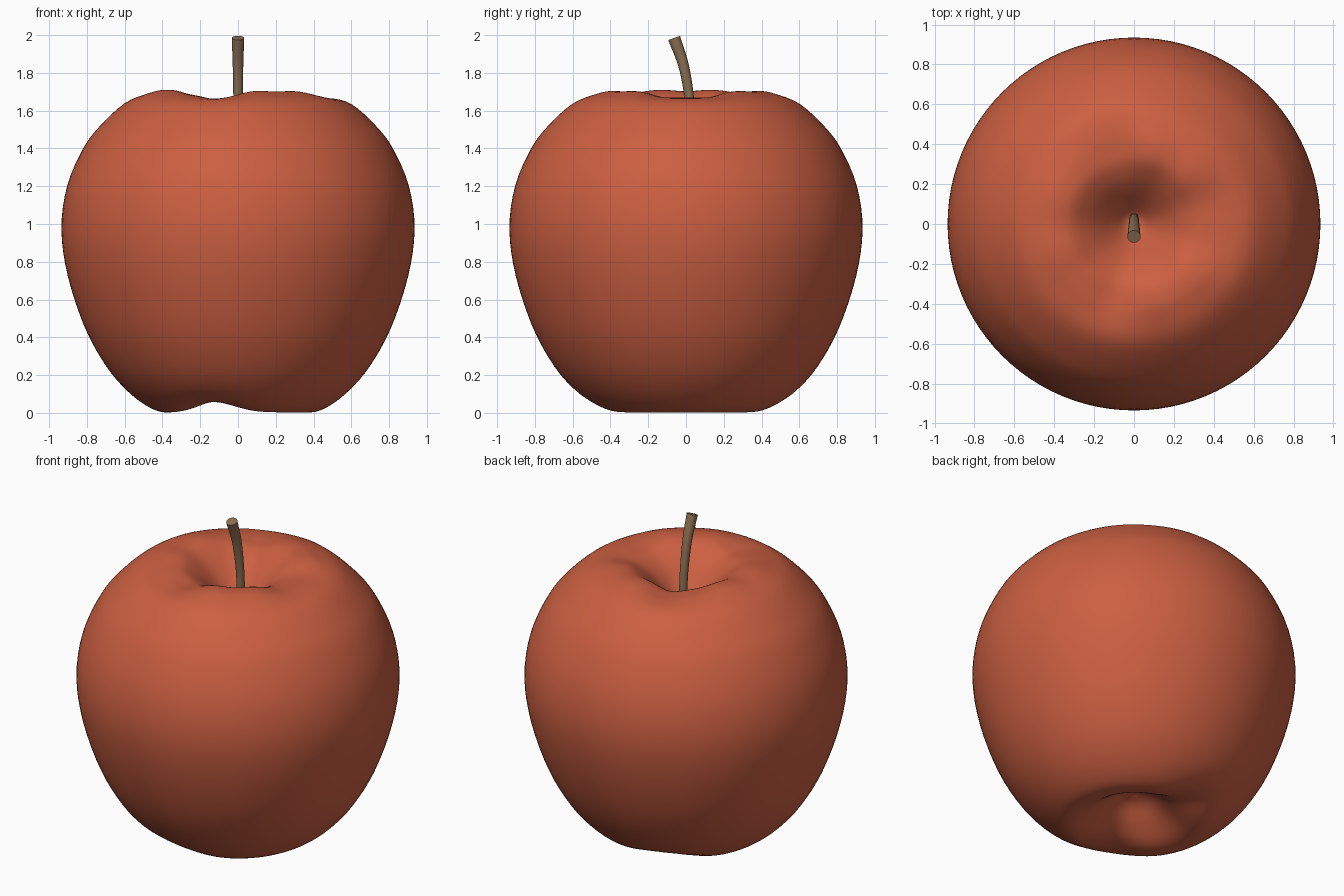
import bpy, bmesh, math
from mathutils import Vector

if "Cube" in bpy.data.objects:
    bpy.data.objects.remove(bpy.data.objects["Cube"])


def material(name, rgb):
    m = bpy.data.materials.new(name)
    m.diffuse_color = (*rgb, 1)
    m.use_nodes = True
    m.node_tree.nodes["Principled BSDF"].inputs["Base Color"].default_value = m.diffuse_color
    return m


def spline(points, steps):
    # Catmull-Rom curve through the points
    p = [Vector(q) for q in points]
    p = [2 * p[0] - p[1]] + p + [2 * p[-1] - p[-2]]
    out = []
    for i in range(1, len(p) - 2):
        a, b, c, d = p[i - 1:i + 3]
        for k in range(steps):
            t = k / steps
            out.append(0.5 * (2 * b + (c - a) * t + (2 * a - 5 * b + 4 * c - d) * t * t
                              + (3 * b - a - 3 * c + d) * t ** 3))
    return out + [p[-2]]


def finish(bm, name, mat):
    bmesh.ops.recalc_face_normals(bm, faces=bm.faces)
    me = bpy.data.meshes.new(name)
    bm.to_mesh(me)
    bm.free()
    ob = bpy.data.objects.new(name, me)
    bpy.context.collection.objects.link(ob)
    me.materials.append(mat)
    bpy.ops.object.select_all(action='DESELECT')
    ob.select_set(True)
    bpy.context.view_layer.objects.active = ob
    bpy.ops.object.shade_smooth_by_angle(angle=math.radians(50))
    return ob


def bridge(bm, rings):
    for a, b in zip(rings, rings[1:]):
        n = len(a)
        for i in range(n):
            bm.faces.new((a[i], a[(i + 1) % n], b[(i + 1) % n], b[i]))


def bump(angle, centre, width):
    d = (angle - math.radians(centre) + math.pi) % (2 * math.pi) - math.pi
    return math.exp(-(d / math.radians(width)) ** 2)


# Apple body: turned profile with uneven rims around both hollows
profile = [(0.012, 0.2), (0.1, 0.17), (0.2, 0.09), (0.3, 0.022), (0.39, 0.003), (0.48, 0.035),
           (0.59, 0.12), (0.7, 0.25), (0.81, 0.45), (0.9, 0.72), (0.935, 0.97), (0.905, 1.2),
           (0.82, 1.4), (0.73, 1.52), (0.6, 1.64), (0.48, 1.695), (0.4, 1.711), (0.32, 1.697),
           (0.24, 1.64), (0.17, 1.57), (0.1, 1.49), (0.05, 1.44), (0.012, 1.43)]
bm = bmesh.new()
SEG = 96
rings = []
for r, z in spline(profile, 4):
    ring = []
    for i in range(SEG):
        a = 2 * math.pi * i / SEG
        dips = bump(a, 110, 24) + bump(a, 250, 24)
        rim = math.exp(-((r - 0.38) / 0.15) ** 2)
        if z > 1.2:
            dz = -rim * (0.045 * dips + 0.045 * bump(a, 0, 32) + 0.004 * (1 - math.cos(9 * a)))
        elif z < 0.5:
            dz = rim * 0.055 * dips
        else:
            dz = 0
        ring.append(bm.verts.new((r * math.cos(a), r * math.sin(a), z + dz)))
    rings.append(ring)
bridge(bm, rings)
bm.faces.new(rings[0])
bm.faces.new(rings[-1])
finish(bm, "apple_body", material("apple red", (0.60, 0.115, 0.053)))

# Stem: tapered bent tube leaning to the front
path = spline([(0.03, 1.4, 0.024), (0.027, 1.55, 0.024), (0.016, 1.68, 0.025),
               (-0.013, 1.84, 0.028), (-0.063, 1.985, 0.033)], 5)
bm = bmesh.new()
rings = []
for k, (y, z, rad) in enumerate(path):
    a, b = path[max(k - 1, 0)], path[min(k + 1, len(path) - 1)]
    t = Vector((0, b[0] - a[0], b[1] - a[1])).normalized()
    side = Vector((1, 0, 0))
    up = t.cross(side)
    rings.append([bm.verts.new(Vector((0, y, z)) + rad * (math.cos(w) * side + math.sin(w) * up))
                  for w in (2 * math.pi * i / 20 for i in range(20))])
bridge(bm, rings)
bm.faces.new(rings[0])
bm.faces.new(rings[-1])
finish(bm, "stem", material("stem brown", (0.26, 0.16, 0.085)))
